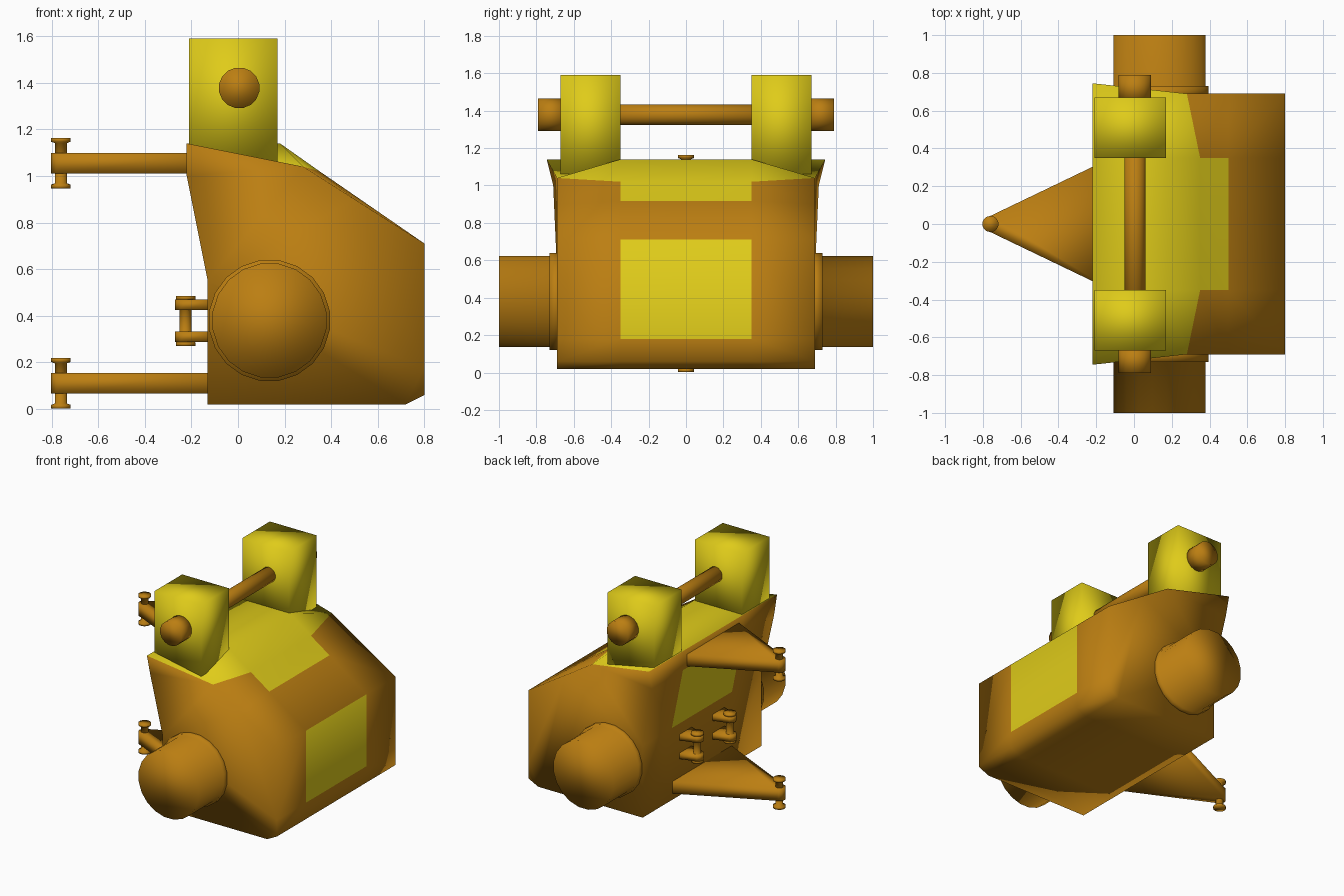
import bpy
import bmesh
from math import sin, cos, pi

if "Cube" in bpy.data.objects:
    bpy.data.objects.remove(bpy.data.objects["Cube"])


def material(name, rgb):
    m = bpy.data.materials.new(name)
    m.diffuse_color = (*rgb, 1)
    m.use_nodes = True
    m.node_tree.nodes["Principled BSDF"].inputs["Base Color"].default_value = m.diffuse_color
    return m


ORANGE = material("worn_orange", (0.50, 0.21, 0.006))
YELLOW = material("yellow_paint", (0.74, 0.60, 0.01))


def make(name, verts, faces, mats=(ORANGE,), slots=None):
    me = bpy.data.meshes.new(name)
    me.from_pydata(verts, [], faces)
    for m in mats:
        me.materials.append(m)
    for i, p in enumerate(me.polygons):
        p.use_smooth = True
        if slots:
            p.material_index = slots[i]
    bm = bmesh.new()
    bm.from_mesh(me)
    bmesh.ops.recalc_face_normals(bm, faces=bm.faces)
    bm.to_mesh(me)
    bm.free()
    ob = bpy.data.objects.new(name, me)
    bpy.context.collection.objects.link(ob)
    return ob


def lathe(name, axis, profile, center, n):
    """Capped turned part; profile is (radius, offset along axis)."""
    verts = []
    for r, t in profile:
        for i in range(n):
            a = 2 * pi * (i + 0.5) / n
            u, v = r * cos(a), r * sin(a)
            p = (u, v, t) if axis == 'z' else (u, t, v)
            verts.append(tuple(c + d for c, d in zip(center, p)))
    k = len(profile)
    faces = [(j * n + i, j * n + (i + 1) % n, (j + 1) * n + (i + 1) % n, (j + 1) * n + i)
             for j in range(k - 1) for i in range(n)]
    faces += [tuple(range(n)), tuple(range((k - 1) * n, k * n))]
    return make(name, verts, faces)


def plate(name, tip_x, tip_r, base_x, base_half, y, z0, z1):
    """Flat bracket tapering to a rounded tip."""
    out = [(base_x, base_half)]
    for i in range(7):
        a = pi / 2 + pi * i / 6
        out.append((tip_x + tip_r * cos(a), tip_r * sin(a)))
    out.append((base_x, -base_half))
    n = len(out)
    verts = [(px, y + py, z) for z in (z0, z1) for px, py in out]
    faces = [(i, (i + 1) % n, n + (i + 1) % n, n + i) for i in range(n)]
    faces += [tuple(range(n)), tuple(range(n, 2 * n))]
    return make(name, verts, faces)


def pin(name, x, y, z):
    h = 0.108
    return lathe(name, 'z', [(0.043, -h), (0.043, -h + 0.016), (0.026, -h + 0.022),
                             (0.026, h - 0.022), (0.043, h - 0.016), (0.043, h)], (x, y, z), 14)


# Body: inner profile at y = 0.35 and flared outer profile, mirrored
inner = [(-.13, .02), (.72, .02), (.80, .06), (.80, .18), (.80, .71), (.50, .917),
         (.35, 1.02), (.18, 1.14), (-.22, 1.14), (-.22, 1.0), (-.13, .55)]
outer = [(x, .69, z) for x, z in inner]
outer[5] = (.50, .69, .90)
outer[6] = outer[7] = (.28, .69, 1.04)
outer[8] = (-.22, .745, 1.14)
outer[9] = (-.22, .71, 1.0)
N = len(inner)
verts = []
for s in (-1, 1):
    verts += [(x, s * y, z) for x, y, z in outer]
    verts += [(x, s * .35, z) for x, z in inner]
faces, slots = [], []
for i in range(N):
    j = (i + 1) % N
    faces.append((N + i, N + j, 3 * N + j, 3 * N + i))
    slots.append(int(i in (3, 5, 6, 7, 9)))
    for o in (0, 2 * N):
        if i == 6:
            faces.append((o + 6, o + N + 6, o + N + 7))
        else:
            a, b = (6 if k == 7 else k for k in (i, j))
            faces.append((o + a, o + b, o + N + j, o + N + i))
        slots.append(int(i in (6, 7)))
# Side walls with flared upper corner
for o in (0, 2 * N):
    for f in ((0, 1, 2, 3, 4, 5, 6, 10), (6, 8, 9), (6, 9, 10)):
        faces.append(tuple(o + k for k in f))
        slots.append(0)
used = sorted({k for f in faces for k in f})
remap = {k: i for i, k in enumerate(used)}
make("body", [verts[k] for k in used], [tuple(remap[k] for k in f) for f in faces],
     (ORANGE, YELLOW), slots)

for s, side in ((-1, "front"), (1, "back")):
    # Side drum with flange
    lathe(side + "_drum", 'y', [(.262, s * .66), (.262, s * .73), (.247, s * .73), (.247, s * 1.0)],
          (.135, 0, .38), 20)
    # Upright post
    post = [(x, s * y, z) for z in (1.05, 1.59)
            for x, y in ((-.21, .35), (.17, .35), (.17, .67), (-.21, .67))]
    make(side + "_post", post, [(0, 1, 2, 3), (4, 5, 6, 7), (0, 1, 5, 4), (1, 2, 6, 5),
                                (2, 3, 7, 6), (3, 0, 4, 7)], (YELLOW,))
    # Rod end knob
    lathe(side + "_rod_knob", 'y', [(.088, s * .65), (.088, s * .79)], (.005, 0, 1.378), 16)
    # Small hinge: two lugs and a pin
    for z in (.31, .447):
        plate(side + "_hinge_lug", -.225, .045, -.11, .075, s * .19, z - .022, z + .022)
    pin(side + "_hinge_pin", -.225, s * .19, .378)

# Cross rod between the posts
lathe("cross_rod", 'y', [(.056, -.6), (.056, .6)], (.005, 0, 1.378), 14)

# Triangular hinge arms with pins
for name, z in (("lower", .11), ("upper", 1.055)):
    plate(name + "_arm", -.76, .043, -.10, .36, 0, z - .044, z + .044)
    pin(name + "_arm_pin", -.76, 0, z)
